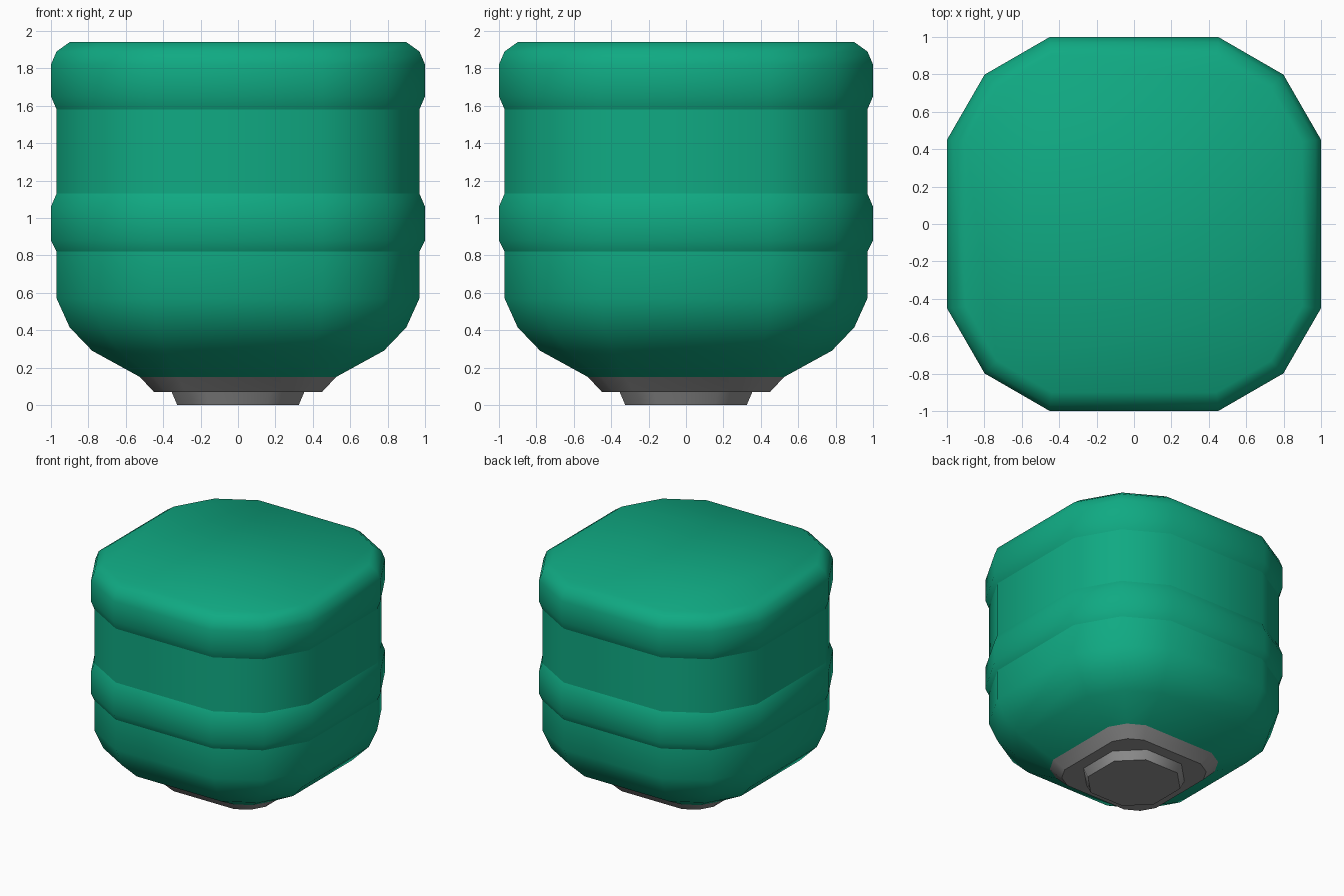
import bpy, bmesh, math

cube = bpy.data.objects.get("Cube")
if cube:
    bpy.data.objects.remove(cube, do_unlink=True)


def material(name, colour):
    m = bpy.data.materials.new(name)
    m.use_nodes = True
    m.diffuse_color = (*colour, 1)
    m.node_tree.nodes["Principled BSDF"].inputs["Base Color"].default_value = (*colour, 1)
    return m


green = material("jade green", (0.005, 0.40, 0.225))
grey = material("mid grey", (0.29, 0.29, 0.29))


def section(half, corner, faceted):
    """Square outline with its corners cut off, counter-clockwise."""
    flat = half - corner
    mid = half - 0.366 * corner
    pts = [(half, flat), (mid, mid), (flat, half)]
    if not faceted:
        pts.pop(1)
    ring = []
    for _ in range(4):
        ring += pts
        pts = [(-y, x) for x, y in pts]
    return ring


def loft(name, profile, mat, angle=60, cap_bottom=False, cap_top=False, faceted=True):
    """Skin cut-corner squares given as (height, half width, corner size), bottom to top."""
    bm = bmesh.new()
    rings = [[bm.verts.new((x, y, z)) for x, y in section(half, corner, faceted)]
             for z, half, corner in profile]
    n = len(rings[0])
    for low, high in zip(rings, rings[1:]):
        for i in range(n):
            j = (i + 1) % n
            bm.faces.new((low[i], low[j], high[j], high[i]))
    if cap_bottom:
        bm.faces.new(rings[0][::-1])
    if cap_top:
        bm.faces.new(rings[-1])
    mesh = bpy.data.meshes.new(name)
    bm.to_mesh(mesh)
    bm.free()
    mesh.materials.append(mat)
    obj = bpy.data.objects.new(name, mesh)
    bpy.context.collection.objects.link(obj)
    bpy.ops.object.select_all(action="DESELECT")
    obj.select_set(True)
    bpy.context.view_layer.objects.active = obj
    bpy.ops.object.shade_smooth_by_angle(angle=math.radians(angle))


# Body, split where the bands meet the walls so those seams stay crisp
loft("lid", [(1.58, 0.97, 0.52), (1.65, 1, 0.55), (1.82, 1, 0.55),
             (1.89, 0.97, 0.52), (1.94, 0.9, 0.46)], green, cap_top=True)
loft("wall", [(1.13, 0.97, 0.52), (1.58, 0.97, 0.52)], green)
loft("middle_band", [(0.82, 0.97, 0.52), (0.88, 1, 0.55), (1.06, 1, 0.55),
                     (1.13, 0.97, 0.52)], green)
loft("bowl", [(0.15, 0.525, 0.2), (0.29, 0.78, 0.39), (0.415, 0.9, 0.46),
              (0.57, 0.97, 0.52), (0.82, 0.97, 0.52)], green)

# Foot
loft("collar", [(0.07, 0.45, 0.17), (0.15, 0.525, 0.2)], grey, angle=40, cap_bottom=True)
loft("neck", [(0, 0.325, 0.17), (0.07, 0.355, 0.185)], grey, angle=50,
     cap_bottom=True, faceted=False)
